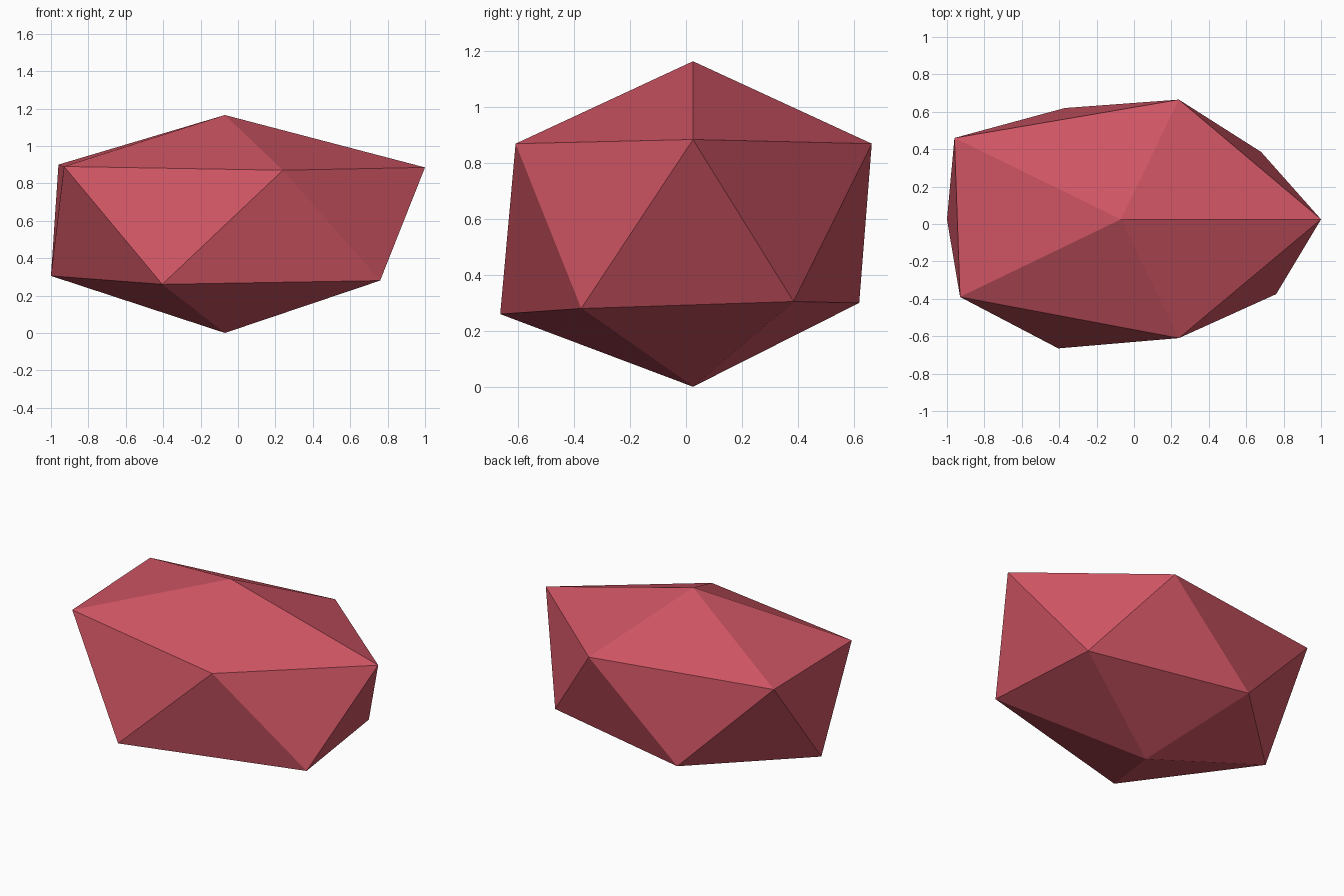
import bpy
import bmesh

cube = bpy.data.objects.get("Cube")
if cube:
    bpy.data.objects.remove(cube, do_unlink=True)

# Muted red stone colour
red = bpy.data.materials.new("muted_red")
red.use_nodes = True
colour = (0.62, 0.09, 0.125, 1.0)
red.diffuse_color = colour
red.node_tree.nodes["Principled BSDF"].inputs["Base Color"].default_value = colour

# Irregular twenty-sided stone: two poles and two staggered five-point rings
upper_ring = [(1.0, 0.025, 0.885), (0.24, 0.665, 0.87), (-0.96, 0.46, 0.90),
              (-0.93, -0.39, 0.89), (0.24, -0.61, 0.87)]
lower_ring = [(0.68, 0.385, 0.305), (-0.37, 0.62, 0.30), (-1.0, 0.025, 0.305),
              (-0.405, -0.665, 0.26), (0.76, -0.375, 0.28)]

bm = bmesh.new()
top = bm.verts.new((-0.07, 0.025, 1.165))
bottom = bm.verts.new((-0.07, 0.025, 0))
upper = [bm.verts.new(p) for p in upper_ring]
lower = [bm.verts.new(p) for p in lower_ring]

# Cap fans and the zigzag band between the rings
for i in range(5):
    j = (i + 1) % 5
    bm.faces.new((top, upper[i], upper[j]))
    bm.faces.new((upper[i], lower[i], upper[j]))
    bm.faces.new((lower[i], lower[j], upper[j]))
    bm.faces.new((bottom, lower[j], lower[i]))
bmesh.ops.recalc_face_normals(bm, faces=bm.faces)

mesh = bpy.data.meshes.new("faceted_stone")
bm.to_mesh(mesh)
bm.free()
mesh.materials.append(red)
stone = bpy.data.objects.new("faceted_stone", mesh)
bpy.context.collection.objects.link(stone)
